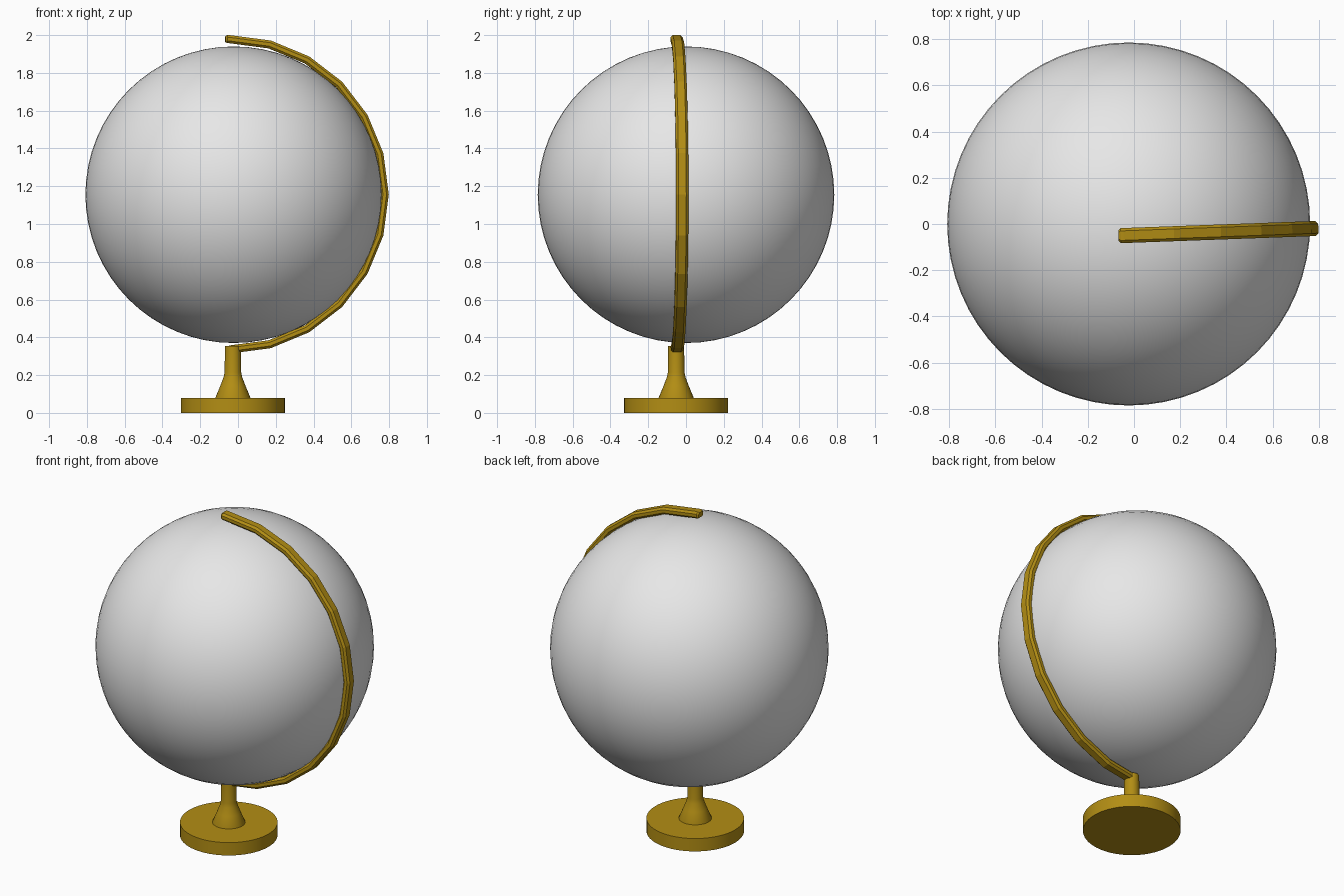
import bpy, bmesh, math
from mathutils import Vector

cube = bpy.data.objects.get("Cube")
if cube:
    bpy.data.objects.remove(cube, do_unlink=True)


def material(name, rgb):
    m = bpy.data.materials.new(name)
    m.use_nodes = True
    m.diffuse_color = (*rgb, 1)
    m.node_tree.nodes["Principled BSDF"].inputs["Base Color"].default_value = (*rgb, 1)
    return m


GREY = material("light grey", (0.8, 0.8, 0.8))
GOLD = material("dark gold", (0.45, 0.27, 0.007))


def finish(bm, name, mat, smooth_angle=None):
    bmesh.ops.recalc_face_normals(bm, faces=bm.faces)
    me = bpy.data.meshes.new(name)
    bm.to_mesh(me)
    bm.free()
    me.materials.append(mat)
    ob = bpy.data.objects.new(name, me)
    bpy.context.collection.objects.link(ob)
    if smooth_angle:
        bpy.ops.object.select_all(action="DESELECT")
        ob.select_set(True)
        bpy.context.view_layer.objects.active = ob
        bpy.ops.object.shade_smooth_by_angle(angle=math.radians(smooth_angle))
    return ob


def skin(bm, rings):
    """Join closed rings of points into a capped tube."""
    loops = [[bm.verts.new(p) for p in ring] for ring in rings]
    n = len(loops[0])
    for a, b in zip(loops, loops[1:]):
        for i in range(n):
            j = (i + 1) % n
            bm.faces.new((a[i], a[j], b[j], b[i]))
    bm.faces.new(loops[0])
    bm.faces.new(loops[-1])


def lathe(name, profile, centre, mat, steps=64):
    bm = bmesh.new()
    skin(bm, [[(centre[0] + r * math.cos(math.tau * i / steps),
                centre[1] + r * math.sin(math.tau * i / steps), z)
               for i in range(steps)] for r, z in profile])
    return finish(bm, name, mat, 35)


# Globe ball
bm = bmesh.new()
bmesh.ops.create_uvsphere(bm, u_segments=64, v_segments=32, radius=0.785)
bmesh.ops.translate(bm, verts=bm.verts, vec=(-0.023, 0, 1.155))
finish(bm, "globe", GREY, 60)

# Round foot and flared post
AXIS = (-0.027, -0.052)
lathe("base", [(0.275, 0), (0.275, 0.08)], AXIS, GOLD)
lathe("post", [(0.093, 0.07), (0.093, 0.08), (0.066, 0.145), (0.049, 0.19),
               (0.044, 0.215), (0.042, 0.355)], AXIS, GOLD, 32)

# Half-ring arm: bevelled bar swept in 15 degree steps, turned slightly about z
HUB = Vector((-0.045, -0.05, 1.157))
YAW = math.radians(2.1)
OUT = Vector((math.cos(YAW), math.sin(YAW), 0))
SIDE = Vector((-math.sin(YAW), math.cos(YAW), 0))
W, T, B = 0.0325, 0.0215, 0.012      # half width, half thickness, bevel
SECTION = [(W, T - B), (W - B, T), (B - W, T), (-W, T - B),
           (-W, B - T), (B - W, -T), (W - B, -T), (W, B - T)]


def arm_ring(angle, shift=0, scale=1):
    radial = OUT * math.sin(angle) + Vector((0, 0, math.cos(angle)))
    along = OUT * math.cos(angle) - Vector((0, 0, math.sin(angle)))
    centre = HUB + radial * (0.843 - T) + along * shift
    return [centre + SIDE * s * scale + radial * t * scale for s, t in SECTION]


bm = bmesh.new()
rings = [arm_ring(0, -0.022, 0.7), arm_ring(0, -0.012)]
rings += [arm_ring(math.radians(15 * k)) for k in range(13)]
rings.append(arm_ring(math.pi, 0.008, 0.7))
skin(bm, rings)
finish(bm, "meridian_arm", GOLD)
